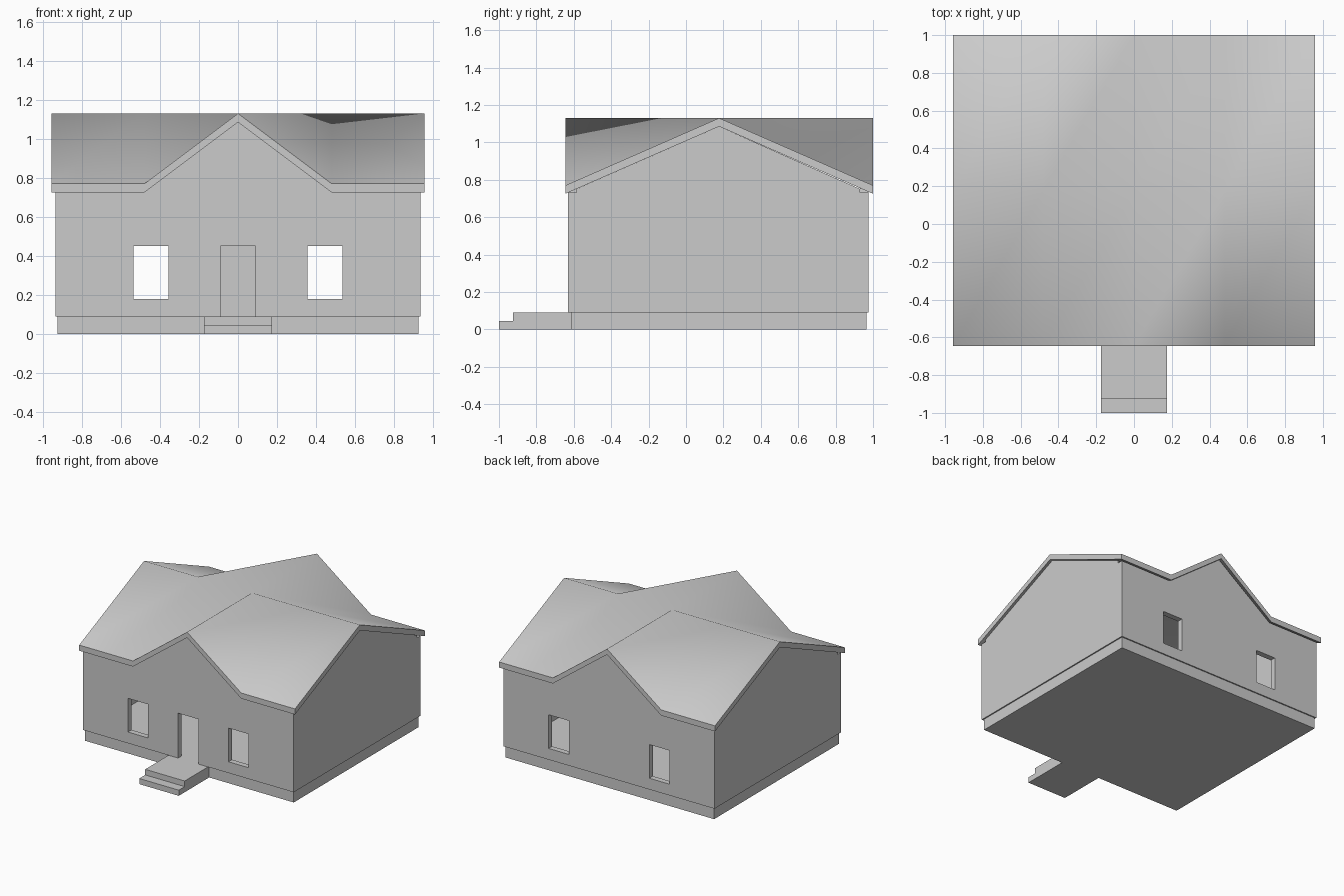
import bpy, bmesh
from math import pi

if "Cube" in bpy.data.objects:
    bpy.data.objects.remove(bpy.data.objects["Cube"])

T = 0.045                       # wall and roof thickness
RIDGE, EAVE, MID = 1.13, 0.77, 0.177
X0, GX = 0.957, 0.48            # roof half width, gable half width
Y0, Y1 = -0.645, 1.0


def finish(name, bm):
    bmesh.ops.recalc_face_normals(bm, faces=bm.faces)
    me = bpy.data.meshes.new(name)
    bm.to_mesh(me)
    bm.free()
    ob = bpy.data.objects.new(name, me)
    bpy.context.collection.objects.link(ob)
    return ob


def box(name, x, y, z):
    bm = bmesh.new()
    bmesh.ops.create_cube(bm, size=1)
    for v in bm.verts:
        v.co = [r[0] if c < 0 else r[1] for r, c in zip((x, y, z), v.co)]
    return finish(name, bm)


def rect(x0, x1, z0, z1):
    return [(x0, z0), (x1, z0), (x1, z1), (x0, z1)]


def panel(name, outline, holes, loc, turn=0):
    """Upright wall slab from an outline with holes."""
    cu = bpy.data.curves.new(name + "_outline", 'CURVE')
    cu.dimensions, cu.fill_mode, cu.extrude = '2D', 'BOTH', T / 2
    for pts in [outline] + holes:
        sp = cu.splines.new('POLY')
        sp.points.add(len(pts) - 1)
        for p, (u, v) in zip(sp.points, pts):
            p.co = (u, v, 0, 1)
        sp.use_cyclic_u = True
    tmp = bpy.data.objects.new(name + "_tmp", cu)
    bpy.context.collection.objects.link(tmp)
    dg = bpy.context.evaluated_depsgraph_get()
    me = bpy.data.meshes.new_from_object(tmp.evaluated_get(dg))
    bpy.data.objects.remove(tmp)
    for f in me.polygons:
        f.use_smooth = False
    ob = bpy.data.objects.new(name, me)
    bpy.context.collection.objects.link(ob)
    ob.location = loc
    ob.rotation_euler = (pi / 2, 0, turn)


# base and entrance steps
box("foundation", (-0.925, 0.925), (-0.615, 0.965), (0, 0.09))
box("porch", (-0.175, 0.175), (-0.925, -0.6), (0, 0.09))
box("step", (-0.175, 0.175), (-1.0, -0.925), (0, 0.045))

# front and back walls with see-through windows and an open doorway in front
low, top = EAVE - T + 0.006, RIDGE - T
windows = [rect(-0.535, -0.357, 0.18, 0.45), rect(0.357, 0.535, 0.18, 0.45)]
gable = [(0.935, low), (GX, low), (0, top), (-GX, low), (-0.935, low), (-0.935, 0.09)]
door_notch = [(-0.09, 0.09), (-0.09, 0.45), (0.09, 0.45), (0.09, 0.09)]
panel("front_wall", gable + door_notch + [(0.935, 0.09)], windows, (0, -0.63 + T / 2, 0))
panel("back_wall", gable + [(0.935, 0.09)], windows, (0, 0.975 - T / 2, 0))

# side walls, full-width gables
a, b = -0.63 + T, 0.975 - T
side_low = low + 0.02
side = [(a, 0.09), (b, 0.09), (b, side_low), (MID, top), (a, side_low)]
for s, n in ((-1, "left_wall"), (1, "right_wall")):
    panel(n, side, [], (s * (0.935 - T / 2), 0, 0), pi / 2)

# crossed-gable roof: triangulated grid in two layers joined by a fascia
bm = bmesh.new()
xs, ys = (-X0, -GX, 0, GX, X0), (Y0, MID, Y1)
layers = []
for dz in (0, -T):
    g = [[bm.verts.new((x, y, (RIDGE if x == 0 or y == MID else EAVE) + dz))
          for y in ys] for x in xs]
    layers.append(g)
    for i in range(4):
        for j in range(2):
            p, q, r, s = g[i][j], g[i + 1][j], g[i + 1][j + 1], g[i][j + 1]
            for tri in ((p, q, r), (p, r, s)):
                bm.faces.new(tri).smooth = True
rim = [(i, 0) for i in range(5)] + [(4, 1)] + [(i, 2) for i in range(4, -1, -1)] + [(0, 1)]
up, dn = layers
for (i, j), (k, l) in zip(rim, rim[1:] + rim[:1]):
    f = bm.faces.new((up[i][j], dn[i][j], dn[k][l], up[k][l]))
    for e in f.edges:
        e.smooth = False
finish("roof", bm)
